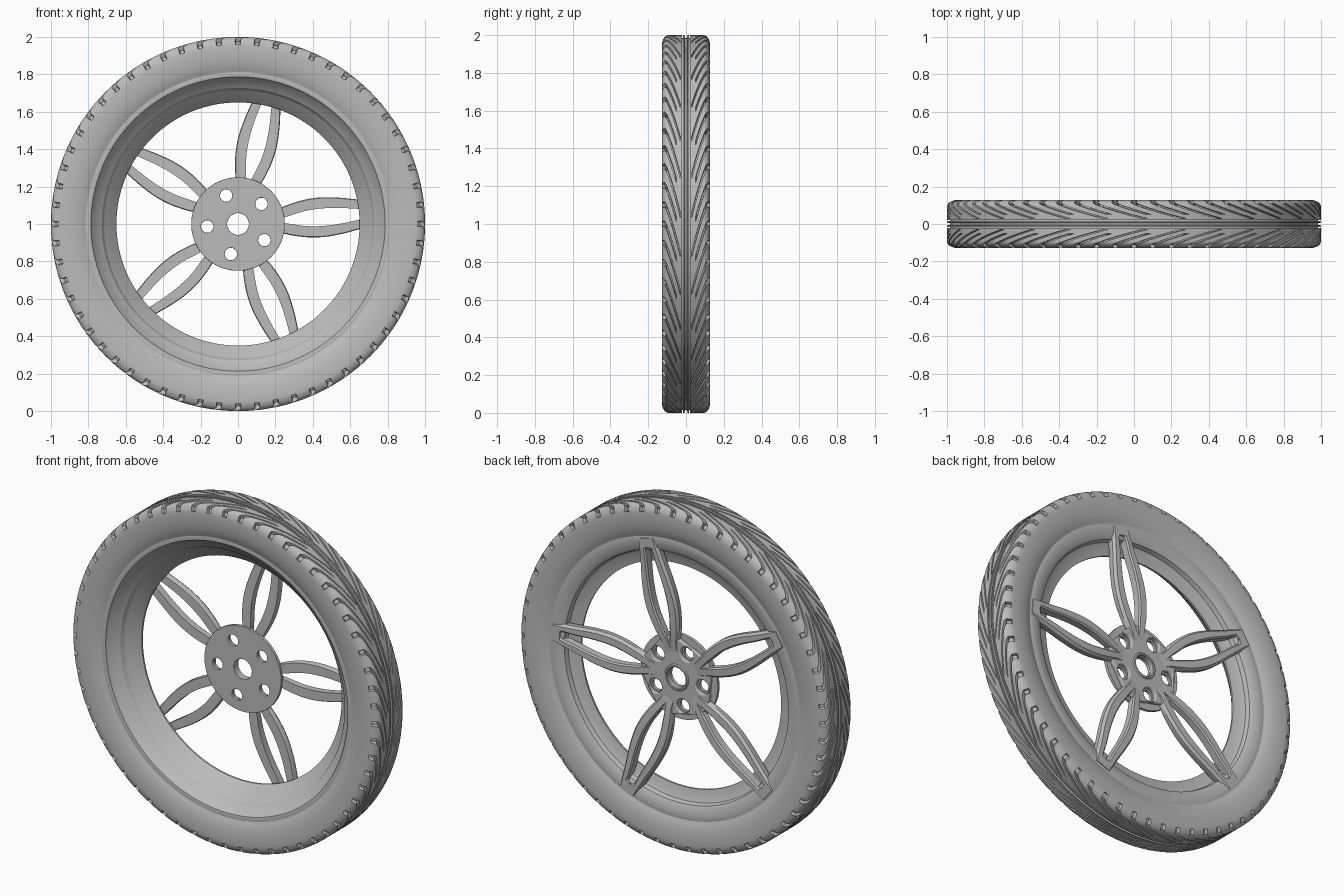
import bpy, bmesh, math
from mathutils import Vector

cube = bpy.data.objects.get("Cube")
if cube:
    bpy.data.objects.remove(cube, do_unlink=True)

grey = bpy.data.materials.new("plain grey")
grey.use_nodes = True
grey.diffuse_color = (0.5, 0.5, 0.5, 1)
grey.node_tree.nodes["Principled BSDF"].inputs["Base Color"].default_value = (0.5, 0.5, 0.5, 1)

TAU = math.tau
CENTRE_Z = 1.0
SPOKE_ANGLE = math.radians(4.6)


def finish(obj, angle=35):
    if not obj.data.materials:
        obj.data.materials.append(grey)
    bpy.ops.object.select_all(action="DESELECT")
    obj.select_set(True)
    bpy.context.view_layer.objects.active = obj
    bpy.ops.object.shade_smooth_by_angle(angle=math.radians(angle))


def polar(r, t, y):
    return Vector((r * math.cos(t), y, CENTRE_Z + r * math.sin(t)))


def loft(name, loops, close_rows=False, close_cols=True, caps=False, angle=35):
    """Skin a list of equally long point loops."""
    bm = bmesh.new()
    rows = [[bm.verts.new(p) for p in loop] for loop in loops]
    n = len(rows[0])
    for i in range(len(rows) if close_rows else len(rows) - 1):
        a, b = rows[i], rows[(i + 1) % len(rows)]
        for j in range(n if close_cols else n - 1):
            k = (j + 1) % n
            bm.faces.new((a[j], a[k], b[k], b[j]))
    if caps:
        bm.faces.new(rows[0])
        bm.faces.new(rows[-1])
    bmesh.ops.recalc_face_normals(bm, faces=bm.faces)
    mesh = bpy.data.meshes.new(name)
    bm.to_mesh(mesh)
    bm.free()
    obj = bpy.data.objects.new(name, mesh)
    bpy.context.collection.objects.link(obj)
    finish(obj, angle)
    return obj


# Tyre: mesh columns sweep into a V so that sunken columns become tread grooves
PITCHES = 60
DEPTH = 0.016
COLUMNS = (0.0, 0.04, 0.24, 0.28, 0.52, 0.76)


def sweep(y):
    t = min(max((y - 0.022) / 0.085, 0), 1)
    return 0.30 * (1 - (1 - t) ** 1.6) if t > 0.6 else 0.385 * t


def sweep_smooth(y):
    t = min(max((y - 0.022) / 0.088, 0), 1)
    return 0.30 * (t + 0.25 * t * (1 - t))


# Half section rows: distance from the middle, radius, ring groove, cross groove
half = [(0.0, 1, 1, 0), (0.006, 1, 1, 0), (0.007, 1, 0, 0), (0.015, 1, 0, 0),
        (0.016, 1, 1, 0), (0.021, 1, 1, 0), (0.022, 1, 0, 0), (0.029, 1, 0, 0)]
half += [(0.030 + 0.0065 * i, 1, 0, 1) for i in range(11)]
half += [(0.104, 0.997, 0, 1), (0.113, 0.990, 0, 1), (0.120, 0.980, 0, 1),
         (0.125, 0.967, 0, 1), (0.127, 0.960, 0, 0), (0.128, 0.94, 0, 0),
         (0.127, 0.90, 0, 0), (0.121, 0.86, 0, 0), (0.111, 0.825, 0, 0),
         (0.107, 0.818, 0, 0), (0.103, 0.80, 0, 0), (0.085, 0.79, 0, 0)]


def tyre_row(row, side):
    y, r, ring, cross = row
    points = []
    for p in range(PITCHES):
        for c, offset in enumerate(COLUMNS):
            sunk = ring or (cross and c in (1, 2) and (p % 2 == 0 or y > 0.055))
            d = DEPTH if sunk else 0
            dy = 0.8 * d if y > 0.11 else 0
            t = (p + offset) * TAU / PITCHES + sweep_smooth(y)
            points.append(polar(r - d, t, side * (y - dy)))
    return points


loft("tyre", [tyre_row(r, -1) for r in reversed(half)] + [tyre_row(r, 1) for r in half[1:]])

# Rim: stepped barrel, narrowest behind the middle
rim_profile = [(0.82, -0.104), (0.80, -0.108), (0.787, -0.105), (0.78, -0.09),
               (0.728, -0.05), (0.72, -0.03), (0.712, -0.022), (0.66, 0.022),
               (0.65, 0.035), (0.65, 0.045), (0.70, 0.055), (0.72, 0.065),
               (0.728, 0.09), (0.75, 0.102), (0.78, 0.106), (0.80, 0.108),
               (0.82, 0.104)]
loft("rim", [[polar(r, i * TAU / 128, y) for i in range(128)] for r, y in rim_profile],
     close_rows=True, angle=28)


# Spokes: five pairs of bowed arms that join at both ends
# Stations: radius, inner edge, outer edge, front depth, back depth
stations = [(0.12, 0.0, 0.045, 0.056, 0.082), (0.17, 0.0, 0.050, 0.056, 0.088),
            (0.20, 0.006, 0.056, 0.055, 0.091), (0.27, 0.020, 0.080, 0.055, 0.097),
            (0.36, 0.040, 0.100, 0.056, 0.102), (0.45, 0.047, 0.106, 0.058, 0.106),
            (0.55, 0.042, 0.097, 0.060, 0.109), (0.65, 0.029, 0.079, 0.060, 0.111),
            (0.73, 0.022, 0.066, 0.062, 0.112), (0.745, 0.016, 0.064, 0.066, 0.112),
            (0.752, 0.0, 0.063, 0.07, 0.112), (0.80, 0.0, 0.056, 0.09, 0.112)]


def smooth_path(points, steps=4):
    """Catmull-Rom spline through the stations."""
    pts = [points[0]] + points + [points[-1]]
    out = []
    for a, b, c, d in zip(pts, pts[1:], pts[2:], pts[3:]):
        for s in range(steps):
            t = s / steps
            out.append([0.5 * (2 * q + (r - p) * t + (2 * p - 5 * q + 4 * r - w) * t * t
                               + (3 * q - p - 3 * r + w) * t ** 3)
                        for p, q, r, w in zip(a, b, c, d)])
    return out + [points[-1]]


def spoke_arm(angle, side, name):
    along = Vector((math.cos(angle), 0, math.sin(angle)))
    across = Vector((-math.sin(angle), 0, math.cos(angle))) * side
    loops = []
    for u, vin, vout, front, back in smooth_path(stations):
        vin = max(vin, 0)
        soft = min(0.008, vin * 0.5)
        section = [(vin, front), (vout - 0.004, front), (vout, front + 0.006),
                   (vout, back - 0.016), (vout - 0.012, back),
                   (vin + soft, back), (vin, back - soft)]
        loops.append([along * u + across * v + Vector((0, y, CENTRE_Z)) for v, y in section])
    loft(name, loops, caps=True)


for i in range(5):
    for side, label in ((-1, "a"), (1, "b")):
        spoke_arm(SPOKE_ANGLE + i * TAU / 5, side, f"spoke_{i + 1}_{label}")


# Hub: pierced discs with a centre bore and five bolt holes
def pierced_disc(name, outline, bore, hole, front, back, bevel):
    curve = bpy.data.curves.new(name, "CURVE")
    curve.dimensions = "2D"
    curve.fill_mode = "BOTH"
    curve.extrude = (back - front) / 2 - bevel
    curve.bevel_depth = bevel
    curve.offset = -bevel
    curve.bevel_resolution = 2
    bolts = [SPOKE_ANGLE + (i + 0.5) * TAU / 5 for i in range(5)]
    rings = [(0, 0, outline, 80), (0, 0, lambda t: bore, 48)]
    rings += [(0.165 * math.cos(b), 0.165 * math.sin(b), lambda t: hole, 32) for b in bolts]
    for cx, cy, radius, n in rings:
        spline = curve.splines.new("POLY")
        spline.points.add(n - 1)
        spline.use_cyclic_u = True
        for k, point in enumerate(spline.points):
            t = k * TAU / n
            point.co = (cx + radius(t) * math.cos(t), cy + radius(t) * math.sin(t), 0, 1)
    obj = bpy.data.objects.new(name, curve)
    bpy.context.collection.objects.link(obj)
    obj.location = (0, (front + back) / 2, CENTRE_Z)
    obj.rotation_euler = (math.pi / 2, 0, 0)
    curve.materials.append(grey)
    bpy.ops.object.select_all(action="DESELECT")
    obj.select_set(True)
    bpy.context.view_layer.objects.active = obj
    bpy.ops.object.convert(target="MESH")
    finish(bpy.context.view_layer.objects.active)


pierced_disc("hub_plate", lambda t: 0.25, 0.058, 0.033, 0.044, 0.062, 0.002)
pierced_disc("hub_back", lambda t: 0.222 + 0.012 * math.cos(5 * (t - SPOKE_ANGLE)),
             0.062, 0.042, 0.060, 0.085, 0.006)

# Raised collar around the bore
collar = [(0.060, 0.06), (0.060, 0.088), (0.064, 0.091), (0.072, 0.091), (0.078, 0.084), (0.078, 0.06)]
loft("hub_collar", [[polar(r, i * TAU / 48, y) for i in range(48)] for r, y in collar], close_rows=True)
